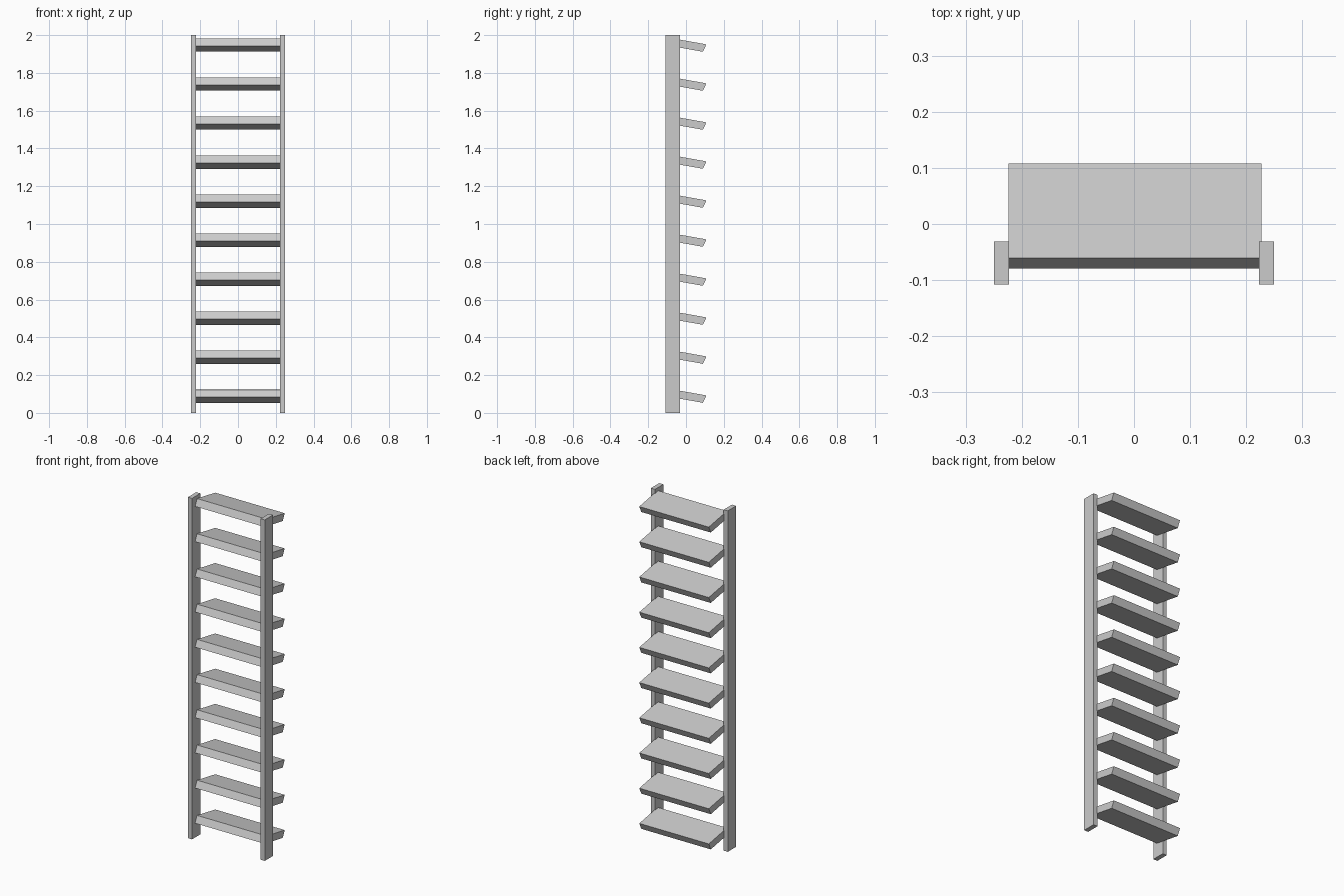
import bpy

if "Cube" in bpy.data.objects:
    bpy.data.objects.remove(bpy.data.objects["Cube"])

def prism(name, profile, x0, x1):
    """Extrude a closed (y, z) profile, listed counter-clockwise, along x."""
    n = len(profile)
    verts = [(x, y, z) for x in (x0, x1) for y, z in profile]
    faces = [tuple(reversed(range(n))), tuple(range(n, 2 * n))]
    faces += [(i, (i + 1) % n, n + (i + 1) % n, n + i) for i in range(n)]
    mesh = bpy.data.meshes.new(name)
    mesh.from_pydata(verts, [], faces)
    obj = bpy.data.objects.new(name, mesh)
    bpy.context.collection.objects.link(obj)
    return obj

# Upright side posts
post = [(-0.108, 0), (-0.031, 0), (-0.031, 2), (-0.108, 2)]
prism("left_post", post, -0.2495, -0.2228)
prism("right_post", post, 0.2228, 0.2495)

# Slanted treads, sloping down to the back, with raked front and back edges
tread = [(-0.0795, -0.039), (0.0895, -0.069), (0.108, -0.030), (-0.061, 0)]
first_top, pitch = 0.1225, 0.2065
for i in range(10):
    top = first_top + i * pitch
    prism(f"tread_{i + 1}", [(y, z + top) for y, z in tread], -0.2235, 0.2275)
